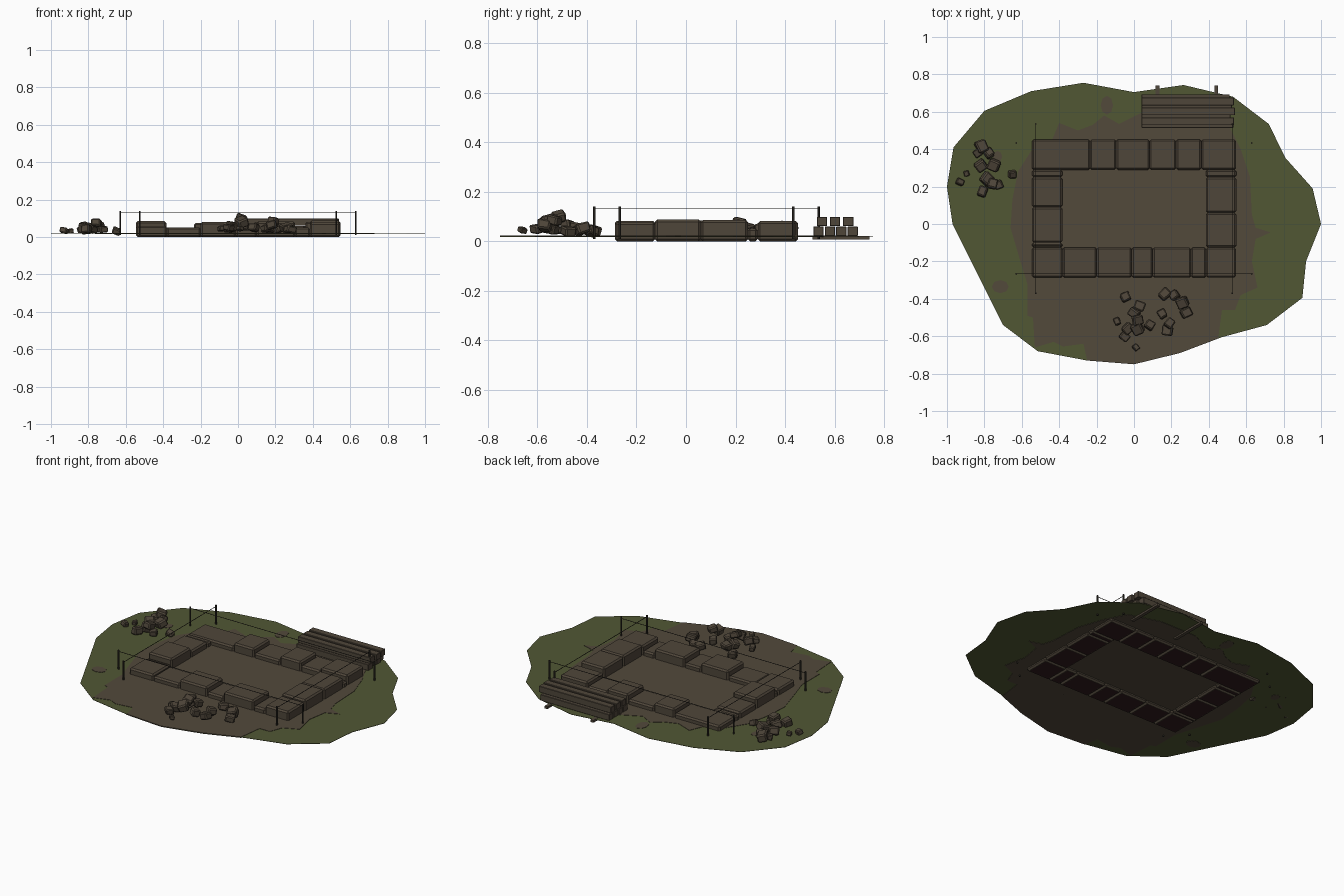
import bpy, bmesh, math, random
from mathutils import Matrix, Vector, Euler

if "Cube" in bpy.data.objects:
    bpy.data.objects.remove(bpy.data.objects["Cube"])
random.seed(4)


def mat(name, rgb):
    m = bpy.data.materials.new(name)
    m.diffuse_color = (*rgb, 1)
    m.use_nodes = True
    m.node_tree.nodes["Principled BSDF"].inputs["Base Color"].default_value = m.diffuse_color
    return m


GRASS = mat("grass", (0.083, 0.095, 0.034))
DIRT = mat("dirt", (0.084, 0.067, 0.044))
STONE = mat("stone", (0.078, 0.061, 0.042))
WOOD = mat("timber", (0.078, 0.061, 0.042))
STAKE = mat("dark_wood", (0.03, 0.026, 0.02))
UNDER = mat("dark_underside", (0.03, 0.01, 0.012))


def finish(bm, name, *mats):
    me = bpy.data.meshes.new(name)
    bm.to_mesh(me)
    bm.free()
    ob = bpy.data.objects.new(name, me)
    bpy.context.collection.objects.link(ob)
    for m in mats:
        me.materials.append(m)
    return ob


def plate(bm, pts, z0, z1):
    """Thin extruded polygon."""
    f = bm.faces.new([bm.verts.new((x, y, z0)) for x, y in pts])
    f.normal_update()
    if f.normal.z > 0:
        f.normal_flip()
    r = bmesh.ops.extrude_face_region(bm, geom=[f], use_keep_orig=True)
    for v in r["geom"]:
        if isinstance(v, bmesh.types.BMVert):
            v.co.z = z1
    bmesh.ops.recalc_face_normals(bm, faces=bm.faces)


def block(bm, c, size, rot=(0, 0, 0), bevel=0.0, jitter=0.0):
    """Box with bevelled edges, optionally uneven corners."""
    t = bmesh.new()
    bmesh.ops.create_cube(t, size=1)
    for v in t.verts:
        v.co = Vector(a * s for a, s in zip(v.co, size))
        v.co += Vector(random.uniform(-jitter, jitter) for _ in range(3))
    if bevel:
        bmesh.ops.bevel(t, geom=t.edges[:], offset=bevel, segments=1, affect='EDGES')
    t.transform(Matrix.Translation(c) @ Euler(rot).to_matrix().to_4x4())
    me = bpy.data.meshes.new("tmp")
    t.to_mesh(me)
    t.free()
    bm.from_mesh(me)
    bpy.data.meshes.remove(me)


# Grass plate
outline = [(-.27, .755), (0, .705), (.265, .743), (.53, .68), (.72, .535), (.81, .353),
           (.955, .19), (1, 0), (.92, -.2), (.90, -.395), (.71, -.54), (.47, -.605),
           (.245, -.69), (0, -.75), (-.25, -.73), (-.515, -.68), (-.70, -.54),
           (-.88, -.18), (-.97, 0), (-1, .2), (-.965, .41), (-.80, .605), (-.55, .71)]
bm = bmesh.new()
plate(bm, outline, 0.019, 0.021)
finish(bm, "grass_ground", GRASS)

# Trodden dirt patch and spots, showing on both sides of the grass
patch = [(-.45, .42), (-.40, .54), (-.30, .50), (-.22, .53), (-.16, .58), (-.08, .535),
         (.05, .60), (.30, .60), (.50, .54), (.57, .40), (.62, .25), (.63, .05), (.65, -.02),
         (.73, -.045), (.65, -.08), (.63, -.2), (.66, -.34), (.57, -.38), (.54, -.46),
         (.47, -.46), (.45, -.612), (.245, -.69), (0, -.75), (-.25, -.73), (-.27, -.64),
         (-.38, -.655), (-.43, -.63), (-.53, -.66), (-.54, -.5), (-.57, -.49), (-.57, -.32), (-.61, -.19),
         (-.66, -.02), (-.65, .13), (-.62, .28), (-.55, .39)]
bm = bmesh.new()
plate(bm, patch, 0.017, 0.023)
for cx, cy, rx, ry in [(-.715, -.335, .045, .035), (-.145, .635, .033, .05), (-.73, .36, .025, .03)]:
    plate(bm, [(cx + rx * math.cos(a * math.pi / 4), cy + ry * math.sin(a * math.pi / 4))
               for a in range(8)], 0.017, 0.023)
finish(bm, "dirt_patch", DIRT)

# Foundation ring of stones: along-axis breaks and the height of each stone
bm = bmesh.new()
LOW = 0.052


def course(breaks, heights, lo, hi, along_x):
    for a, b, h in zip(breaks, breaks[1:], heights):
        x, y = ((a, b), (lo, hi)) if along_x else ((lo, hi), (a, b))
        block(bm, ((x[0] + x[1]) / 2, (y[0] + y[1]) / 2, h / 2),
              (x[1] - x[0], y[1] - y[0], h), bevel=0.009)


course([-.545, -.38, -.2, -.013, .10, .305, .385, .545],
       [.06, LOW, .08, LOW, .083, LOW, .077], -.287, -.125, True)
course([-.545, -.235, -.095, .083, .225, .36, .545],
       [LOW, .076, LOW, .08, .06, .082], .29, .452, True)
course([-.125, -.10, .09, .25, .29], [LOW, .085, .06, LOW], -.545, -.383, False)
course([-.125, .06, .25, .29], [.088, .086, LOW], .385, .547, False)
# recessed dark bed under each stone
for f in [f for f in bm.faces if f.calc_center_median().z < 0.0005 and f.normal.z < -.9]:
    bmesh.ops.inset_individual(bm, faces=[f], thickness=0.006)
    f.material_index = 1
finish(bm, "foundation_stones", STONE, UNDER)

# Timber stack on two skids
bm = bmesh.new()
for x in (.125, .44):
    block(bm, (x, .625, .015), (.02, .23, .014))
for z, y0, n, step in ((.041, .535, 4, .046), (.08, .549, 3, .053)):
    for i in range(n):
        x1 = .535 + random.uniform(-.025, .01)
        block(bm, ((.04 + x1) / 2, y0 + i * step, z), (x1 - .04, .041, .038), bevel=0.002)
finish(bm, "timber_stack", WOOD)

# Setting-out stakes at each corner and the strings between them
bm = bmesh.new()
strings = bmesh.new()
for sx in (-1, 1):
    for x, y in ((.63, .433), (.63, -.267), (.525, .535), (.525, -.37)):
        bmesh.ops.create_cone(bm, cap_ends=True, segments=6, radius1=.005, radius2=.005,
                              depth=.13, matrix=Matrix.Translation((sx * x, y, .075)))
    block(strings, (sx * .525, .0825, .131), (.0025, .905, .0025))
for y in (.433, -.267):
    block(strings, (0, y, .131), (1.26, .0025, .0025))
finish(bm, "corner_stakes", STAKE)
finish(strings, "setting_out_strings", STAKE)


# Loose rubble heaps: x, y, z, size
def rubble(name, rocks):
    rb = bmesh.new()
    for x, y, z, s in rocks:
        rot = [random.uniform(-.35, .35), random.uniform(-.35, .35), random.uniform(0, 3)]
        block(rb, (x, y, z), (s, s * random.uniform(.8, 1.15), s * .75), rot, s * .12, s * .06)
    finish(rb, name, STONE)


rubble("left_rubble", [
    (-.815, .415, .05, .065), (-.775, .38, .045, .05), (-.835, .38, .04, .04),
    (-.82, .31, .045, .06), (-.75, .315, .05, .06), (-.785, .24, .05, .06),
    (-.755, .215, .075, .055), (-.81, .175, .045, .055), (-.725, .21, .04, .045),
    (-.65, .265, .032, .045), (-.93, .225, .035, .04), (-.895, .27, .033, .03)])
rubble("front_rubble", [
    (-.045, -.39, .045, .05), (.03, -.44, .055, .055), (0, -.475, .06, .055),
    (-.09, -.52, .045, .04), (-.035, -.56, .06, .055), (.02, -.515, .1, .055),
    (.02, -.56, .08, .06), (-.05, -.6, .05, .045), (.01, -.66, .045, .03),
    (.165, -.375, .045, .055), (.215, -.38, .04, .045), (.26, -.42, .05, .055),
    (.28, -.475, .04, .05), (.18, -.57, .065, .055), (.19, -.53, .085, .05),
    (.085, -.54, .05, .05), (.15, -.48, .045, .045)])
